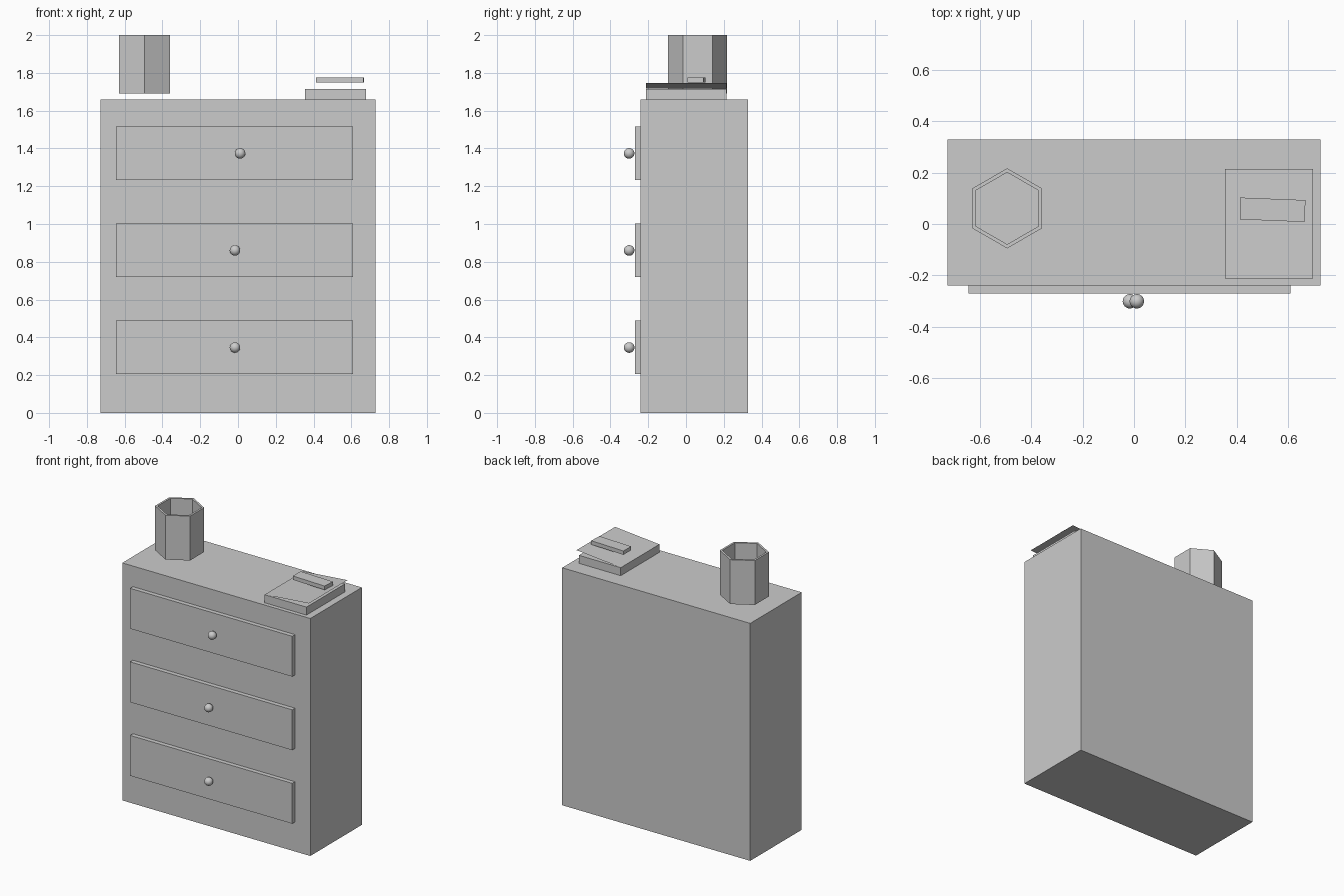
import bpy, bmesh, math

if "Cube" in bpy.data.objects:
    bpy.data.objects.remove(bpy.data.objects["Cube"])


def finish(name, bm):
    bmesh.ops.recalc_face_normals(bm, faces=bm.faces)
    mesh = bpy.data.meshes.new(name)
    bm.to_mesh(mesh)
    bm.free()
    obj = bpy.data.objects.new(name, mesh)
    bpy.context.collection.objects.link(obj)
    return obj


def prism(name, outline, z0, z1):
    """Extrude a flat xy outline from z0 up to z1."""
    bm = bmesh.new()
    face = bm.faces.new([bm.verts.new((x, y, z0)) for x, y in outline])
    top = bmesh.ops.extrude_face_region(bm, geom=[face])["geom"]
    verts = [g for g in top if isinstance(g, bmesh.types.BMVert)]
    bmesh.ops.translate(bm, verts=verts, vec=(0, 0, z1 - z0))
    return finish(name, bm)


def box(name, x0, x1, y0, y1, z0, z1):
    return prism(name, [(x0, y0), (x1, y0), (x1, y1), (x0, y1)], z0, z1)


# Cabinet body
box("cabinet_body", -0.727, 0.727, -0.24, 0.329, 0, 1.66)

# Drawer fronts, each with a round knob
drawers = [("bottom", 0.206, -0.016), ("middle", 0.72, -0.016), ("top", 1.234, 0.011)]
for label, z, knob_x in drawers:
    box(label + "_drawer", -0.645, 0.609, -0.271, -0.24, z, z + 0.282)
    bpy.ops.mesh.primitive_uv_sphere_add(segments=32, ring_count=16, radius=0.028,
                                         location=(knob_x, -0.301, z + 0.14))
    knob = bpy.context.object
    knob.name = label + "_knob"
    bpy.ops.object.shade_smooth()

# Hollow hexagonal cup, pointed towards front and back
bm = bmesh.new()
rings = []
for r, z in [(0.156, 1.69), (0.156, 2.0), (0.14, 2.0), (0.14, 1.705)]:
    angles = [math.radians(30 + 60 * i) for i in range(6)]
    rings.append([bm.verts.new((-0.494 + r * math.cos(a), 0.061 + r * math.sin(a), z))
                  for a in angles])
for lower, upper in zip(rings, rings[1:]):
    for i in range(6):
        j = (i + 1) % 6
        bm.faces.new((lower[i], lower[j], upper[j], upper[i]))
bm.faces.new(rings[0])
bm.faces.new(rings[-1])
finish("hexagonal_cup", bm)

# Book block with a thin cover lifted at its right edge
box("book_pages", 0.355, 0.678, -0.212, 0.214, 1.66, 1.716)
bm = bmesh.new()
corners = [(0.355, -0.212, 1.717), (0.697, -0.212, 1.747),
           (0.697, 0.214, 1.747), (0.355, 0.214, 1.717)]
bm.faces.new([bm.verts.new(c) for c in corners])
finish("book_cover", bm)

# Slightly skewed bar resting on the cover
prism("small_bar", [(0.412, 0.018), (0.664, 0.008), (0.668, 0.093), (0.412, 0.103)],
      1.748, 1.775)
